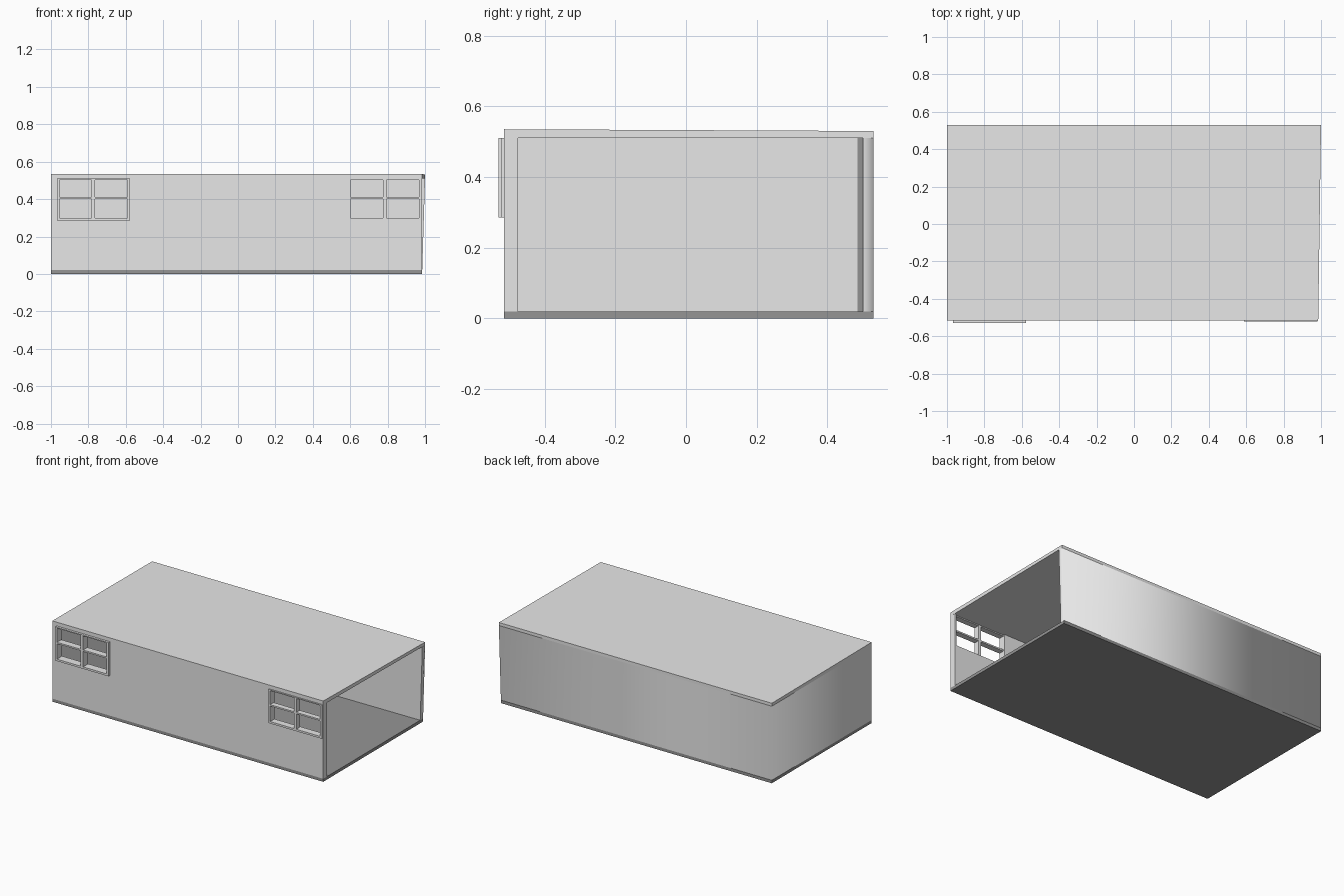
import bpy, bmesh

if "Cube" in bpy.data.objects:
    bpy.data.objects.remove(bpy.data.objects["Cube"])


def material(name, value):
    m = bpy.data.materials.new(name)
    m.diffuse_color = (value, value, value, 1)
    m.use_nodes = True
    m.node_tree.nodes["Principled BSDF"].inputs["Base Color"].default_value = m.diffuse_color
    return m


light_grey = material("light_grey", 0.8)
dark_grey = material("dark_grey", 0.3)


def finish(name, bm, mat=light_grey):
    bmesh.ops.recalc_face_normals(bm, faces=bm.faces)
    me = bpy.data.meshes.new(name)
    bm.to_mesh(me)
    bm.free()
    me.materials.append(mat)
    ob = bpy.data.objects.new(name, me)
    bpy.context.collection.objects.link(ob)
    return ob


def prism(bm, points, offset):
    """Extrude a flat outline along an offset vector."""
    face = bm.faces.new([bm.verts.new(p) for p in points])
    new = bmesh.ops.extrude_face_region(bm, geom=[face], use_keep_orig=True)
    bmesh.ops.translate(bm, vec=offset,
                        verts=[g for g in new["geom"] if isinstance(g, bmesh.types.BMVert)])


def box(bm, x0, x1, y0, y1, z0, z1):
    prism(bm, [(x0, y0, z0), (x1, y0, z0), (x1, y1, z0), (x0, y1, z0)], (0, 0, z1 - z0))


# floor slab
bm = bmesh.new()
box(bm, -1, 0.985, -0.515, 0.53, 0, 0.02)
finish("floor", bm, dark_grey)

# roof slab, slightly skewed at the open end and thicker at the front
bm = bmesh.new()
prism(bm, [(-1, -0.515, 0.51), (0.985, -0.515, 0.51), (1, 0.53, 0.51), (-1, 0.53, 0.51)],
      (0, 0, 0.02))
for v in bm.verts:
    if v.co.z > 0.52 and v.co.y < 0:
        v.co.z += 0.005
finish("roof", bm)

# L-shaped back and left wall, leaning out at the open end
corners = [(-1, -0.475), (-0.975, -0.475), (-0.975, 0.485),
           (0.985, 0.5), (0.985, 0.53), (-1, 0.53)]
bm = bmesh.new()
prism(bm, [(x, y, 0.02) for x, y in corners], (0, 0, 0.49))
for v in bm.verts:
    if v.co.z > 0.3 and v.co.x > 0.9:
        v.co.x = 1
walls = finish("back_and_left_wall", bm)
# the outer faces blend softly around the corner, the inner faces stay flat
for p in walls.data.polygons:
    c = p.center
    p.use_smooth = abs(p.normal.z) < 0.5 and (c.y > 0.51 or c.x < -0.99 or c.x > 0.9)

# front wall with two window notches under the roof
outline = [(-1, 0.02), (0.985, 0.02), (0.985, 0.51), (0.972, 0.51), (0.972, 0.298),
           (0.60, 0.298), (0.60, 0.51), (-0.59, 0.51), (-0.59, 0.298),
           (-0.958, 0.298), (-0.958, 0.51), (-1, 0.51)]
bm = bmesh.new()
prism(bm, [(x, -0.515, z) for x, z in outline], (0, 0.04, 0))
finish("front_wall", bm)


# four-pane window frames
def window(name, x0, x1, y0):
    bm = bmesh.new()
    z0, z1, w, y1 = 0.286, 0.51, 0.013, -0.485
    xm, zm = (x0 + x1) / 2, 0.406
    for a, b in ((x0, x0 + w), (xm - 0.009, xm + 0.009), (x1 - w, x1)):
        box(bm, a, b, y0, y1, z0, z1)
    for a, b in ((z0, z0 + w), (zm - 0.005, zm + 0.005), (z1 - 0.007, z1)):
        box(bm, x0 + w, xm - 0.009, y0, y1, a, b)
        box(bm, xm + 0.009, x1 - w, y0, y1, a, b)
    finish(name, bm)


window("left_window_frame", -0.968, -0.578, -0.53)
window("right_window_frame", 0.588, 0.98, -0.522)
